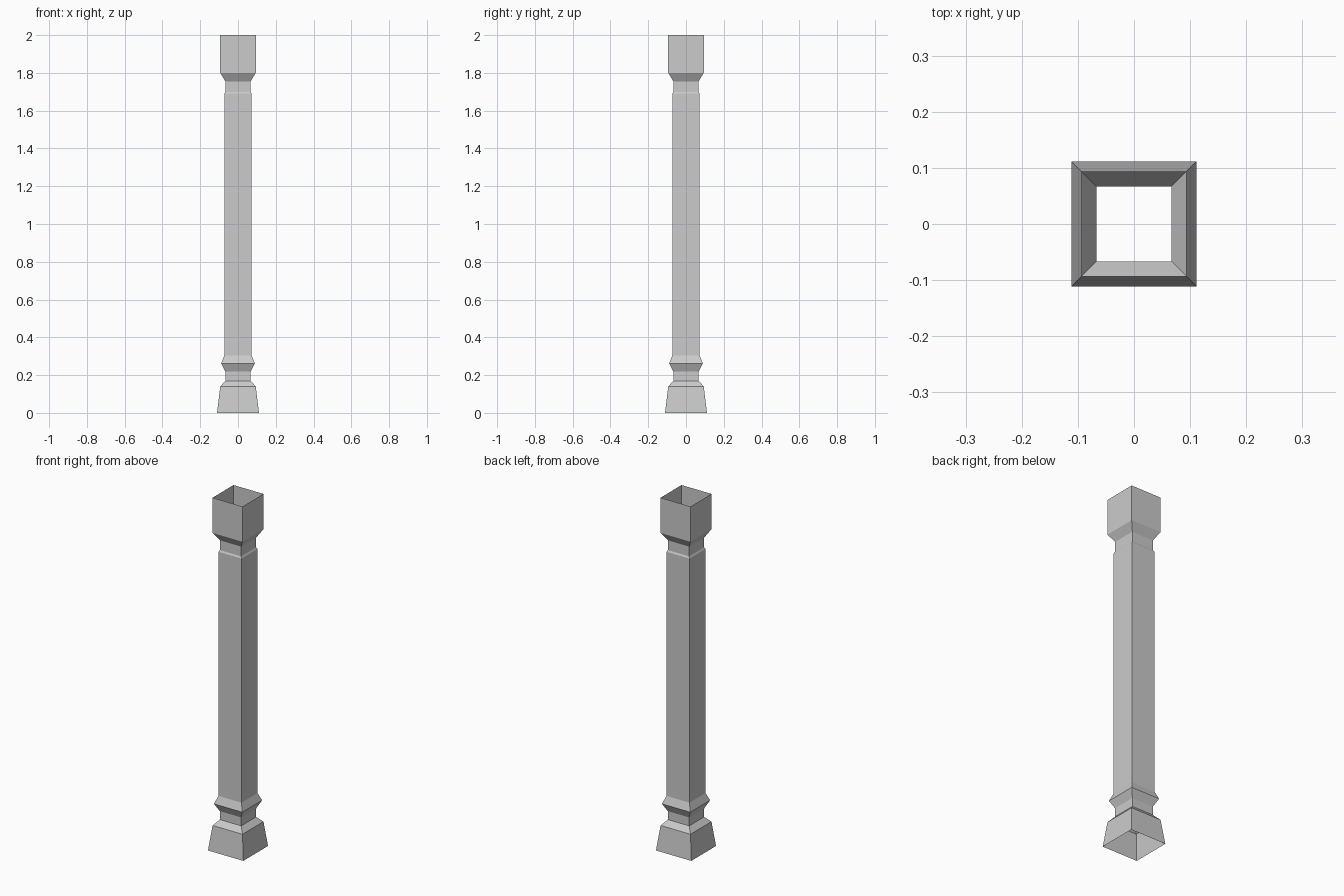
import bpy, bmesh

if "Cube" in bpy.data.objects:
    bpy.data.objects.remove(bpy.data.objects["Cube"])

# Profile of the hollow square post: (half width, height)
PROFILE = [
    (0.111, 0.0), (0.094, 0.14),                    # flared foot
    (0.067, 0.17), (0.067, 0.218),                  # lower neck
    (0.089, 0.262), (0.072, 0.305),                 # collar
    (0.072, 1.69), (0.067, 1.70),                   # shaft
    (0.067, 1.755), (0.094, 1.80), (0.094, 2.0),    # upper neck and open head
]
CORNERS = [(-1, -1), (1, -1), (1, 1), (-1, 1)]


def square_loft(name, profile):
    bm = bmesh.new()
    rings = [[bm.verts.new((x * r, y * r, z)) for x, y in CORNERS]
             for r, z in profile]
    for low, high in zip(rings, rings[1:]):
        for i in range(4):
            j = (i + 1) % 4
            bm.faces.new((low[i], low[j], high[j], high[i]))
    mesh = bpy.data.meshes.new(name)
    bm.to_mesh(mesh)
    bm.free()
    obj = bpy.data.objects.new(name, mesh)
    bpy.context.collection.objects.link(obj)
    return obj


# Square column, open at both ends
square_loft("square_column", PROFILE)
